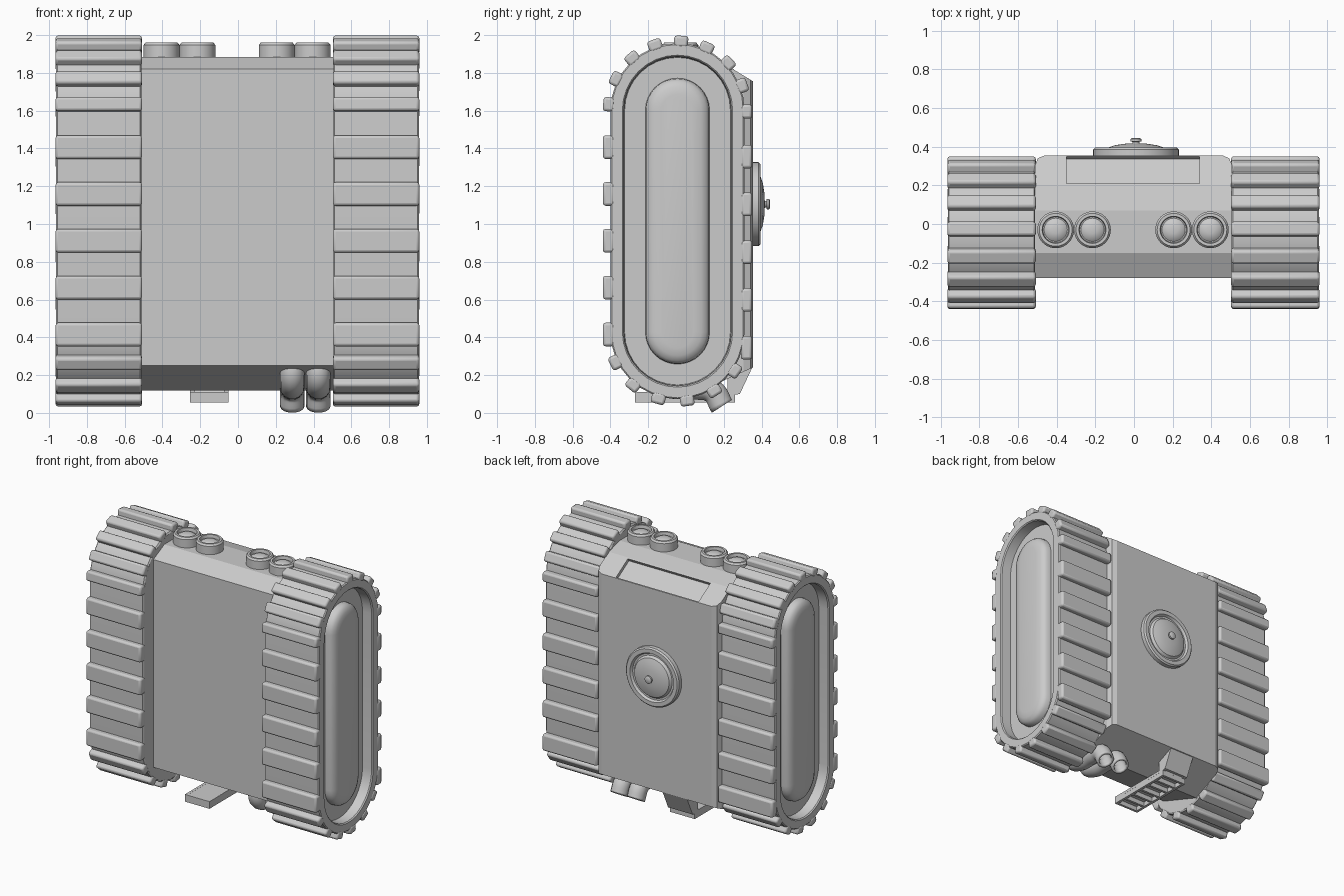
import bpy, bmesh, math
from mathutils import Matrix, Vector

cube = bpy.data.objects.get("Cube")
if cube:
    bpy.data.objects.remove(cube)

grey = bpy.data.materials.new("plain grey")
grey.use_nodes = True
grey.diffuse_color = (0.6, 0.6, 0.6, 1)
grey.node_tree.nodes["Principled BSDF"].inputs["Base Color"].default_value = (0.6, 0.6, 0.6, 1)

MID_Y, MID_Z, HALF = -0.045, 1.015, 0.587   # track centre and half of its straight run


def finish(name, bm, loc=(0, 0, 0), bevel=0, mirror=False, smooth=True):
    bmesh.ops.recalc_face_normals(bm, faces=bm.faces)
    mesh = bpy.data.meshes.new(name)
    bm.to_mesh(mesh)
    bm.free()
    mesh.materials.append(grey)
    ob = bpy.data.objects.new(name, mesh)
    ob.location = loc
    bpy.context.collection.objects.link(ob)
    if bevel:
        mod = ob.modifiers.new("bevel", "BEVEL")
        mod.width, mod.segments = bevel, 2
    if mirror:
        ob.modifiers.new("mirror", "MIRROR")
    if smooth:
        bpy.ops.object.select_all(action="DESELECT")
        ob.select_set(True)
        bpy.context.view_layer.objects.active = ob
        bpy.ops.object.shade_smooth_by_angle(angle=math.radians(35))
    return ob


def loft(bm, loops, close_start=True, close_end=True):
    rings = [[bm.verts.new(p) for p in loop] for loop in loops]
    n = len(rings[0])
    for a, b in zip(rings, rings[1:]):
        for i in range(n):
            j = (i + 1) % n
            bm.faces.new((a[i], a[j], b[j], b[i]))
    if close_start:
        bm.faces.new(rings[0])
    if close_end:
        bm.faces.new(rings[-1])


def box(bm, size, matrix):
    bmesh.ops.create_cube(bm, size=1, matrix=matrix @ Matrix.Diagonal((*size, 1)))


def prism(bm, profile, x0, x1):
    loft(bm, [[(x, y, z) for y, z in profile] for x in (x0, x1)])


def stadium(x, r, steps=16):
    pts = []
    for side, start in ((1, 0), (-1, math.pi)):
        for i in range(steps + 1):
            a = start + math.pi * i / steps
            pts.append((x, MID_Y + r * math.cos(a), MID_Z + side * HALF + r * math.sin(a)))
    return pts


def lathe(name, profile, loc, turn=0, segments=40):
    bm = bmesh.new()
    rot = Matrix.Rotation(turn, 4, "X")
    loft(bm, [[rot @ Vector((r * math.cos(2 * math.pi * i / segments),
                             r * math.sin(2 * math.pi * i / segments), h))
               for i in range(segments)] for r, h in profile])
    return finish(name, bm, loc)


# Track belts with a recessed side and a long domed cover
bm = bmesh.new()
section = [(0.508, 0.345), (0.515, 0.355), (0.953, 0.355), (0.96, 0.348), (0.96, 0.292),
           (0.952, 0.285), (0.88, 0.28), (0.88, 0.17), (0.915, 0.167), (0.935, 0.152),
           (0.948, 0.125), (0.954, 0.085)]
loft(bm, [stadium(x, r) for x, r in section])
finish("track_belts", bm, (-0.003, 0, 0), mirror=True)

# Tread bars: wide on the straight runs, narrow round the ends
bm = bmesh.new()


def tread(y, z, angle, width):
    m = Matrix.Translation((0.734, y, z)) @ Matrix.Rotation(angle, 4, "X")
    box(bm, (0.458, 0.06, width), m)


for k in range(5):
    tread(MID_Y - 0.365, 0.415 + 0.248 * k, 0, 0.125)
    tread(MID_Y + 0.365, 0.345 + 0.253 * k, 0, 0.125)
for side, first, step, count in ((1, 5, 22, 9), (-1, 26, 24, 6)):
    for k in range(count):
        a = math.radians(first + step * k)
        tread(MID_Y - 0.365 * math.cos(a), MID_Z + side * (HALF + 0.365 * math.sin(a)),
              -side * a, 0.075)
finish("track_treads", bm, (-0.003, 0, 0), bevel=0.014, mirror=True)

# Main body, with its rear corners cut back
bm = bmesh.new()
prism(bm, [(-0.28, 0.25), (-0.28, 1.82), (-0.15, 1.885), (0.07, 1.885), (0.2, 1.85),
           (0.355, 1.755), (0.355, 0.24), (0.08, 0.118)], -0.512, 0.507)
rear = [e for e in bm.edges if all(v.co.y > 0.35 for v in e.verts)
        and abs(e.verts[0].co.x - e.verts[1].co.x) < 0.01]
bmesh.ops.bevel(bm, geom=rear, offset=0.05, segments=2, profile=0.5, affect="EDGES")
body = finish("body", bm, smooth=False)

# Sunken panel on the rear slope
bm = bmesh.new()
slope = math.atan2(1.755 - 1.85, 0.155)
box(bm, (0.69, 0.165, 0.05), Matrix.Translation((-0.005, 0.279, 1.802)) @ Matrix.Rotation(slope, 4, "X"))
cutter = finish("panel_cutter", bm, smooth=False)
cutter.hide_render = True
cutter.hide_set(True)
cutter.display_type = "WIRE"
cut = body.modifiers.new("panel", "BOOLEAN")
cut.operation, cut.object, cut.solver = "DIFFERENCE", cutter, "EXACT"
bpy.context.view_layer.update()
result = bpy.data.meshes.new_from_object(body.evaluated_get(bpy.context.evaluated_depsgraph_get()))
body.modifiers.clear()
body.data = result
bpy.data.objects.remove(cutter)

# Four round lamps on top
lamp = [(0.095, -0.02), (0.095, 0.062), (0.085, 0.075), (0.07, 0.075), (0.066, 0.05),
        (0.06, 0.05), (0.045, 0.062), (0.02, 0.068)]
for i, x in enumerate((-0.405, -0.215, 0.205, 0.395)):
    lathe(f"top_lamp_{i + 1}", lamp, (x, -0.03, 1.885))

# Round rear hatch with a groove, dome and knob
hatch = [(0.222, -0.02), (0.222, 0.03), (0.212, 0.04), (0.182, 0.04), (0.172, 0.022),
         (0.158, 0.022), (0.145, 0.04), (0.11, 0.052), (0.06, 0.06), (0.018, 0.062),
         (0.018, 0.07), (0.028, 0.073), (0.028, 0.085), (0.02, 0.09)]
lathe("rear_hatch", hatch, (0.01, 0.355, 1.105), -math.pi / 2)

# Pair of hollow exhaust pipes under the body
path = [(-0.17, 0.28), (-0.17, 0.19), (-0.1, 0.145), (0.04, 0.135), (0.14, 0.115), (0.19, 0.035)]
for i, x in enumerate((0.287, 0.425)):
    data = bpy.data.curves.new("exhaust_path", "CURVE")
    data.dimensions = "3D"
    data.bevel_depth, data.bevel_resolution, data.resolution_u = 0.065, 5, 6
    data.use_fill_caps = False
    spline = data.splines.new("BEZIER")
    spline.bezier_points.add(len(path) - 1)
    for point, (y, z) in zip(spline.bezier_points, path):
        point.co = (x, y, z)
        point.handle_left_type = point.handle_right_type = "AUTO"
    temp = bpy.data.objects.new("exhaust_temp", data)
    bpy.context.collection.objects.link(temp)
    bpy.context.view_layer.update()
    mesh = bpy.data.meshes.new_from_object(temp.evaluated_get(bpy.context.evaluated_depsgraph_get()))
    bpy.data.objects.remove(temp)
    bm = bmesh.new()
    bm.from_mesh(mesh)
    pipe = finish(f"exhaust_pipe_{i + 1}", bm)
    wall = pipe.modifiers.new("wall", "SOLIDIFY")
    wall.thickness, wall.offset = 0.018, -1

# Ribbed step arm below, held by a bracket at the rear
bm = bmesh.new()
box(bm, (0.205, 0.53, 0.02), Matrix.Translation((-0.152, -0.005, 0.1)))
for x in (-0.245, -0.06):
    box(bm, (0.02, 0.53, 0.055), Matrix.Translation((x, -0.005, 0.083)))
for k in range(7):
    box(bm, (0.2, 0.018, 0.05), Matrix.Translation((-0.152, -0.261 + 0.0853 * k, 0.081)))
finish("step_arm", bm, smooth=False)

bm = bmesh.new()
bracket = [(0.353, 0.245), (0.285, 0.1), (0.22, 0.09), (0.22, 0.2)]
for x in (-0.255, -0.075):
    prism(bm, bracket, x, x + 0.025)
prism(bm, [(0.353, 0.245), (0.285, 0.1), (0.265, 0.1), (0.33, 0.245)], -0.24, -0.065)
finish("step_bracket", bm, smooth=False)
